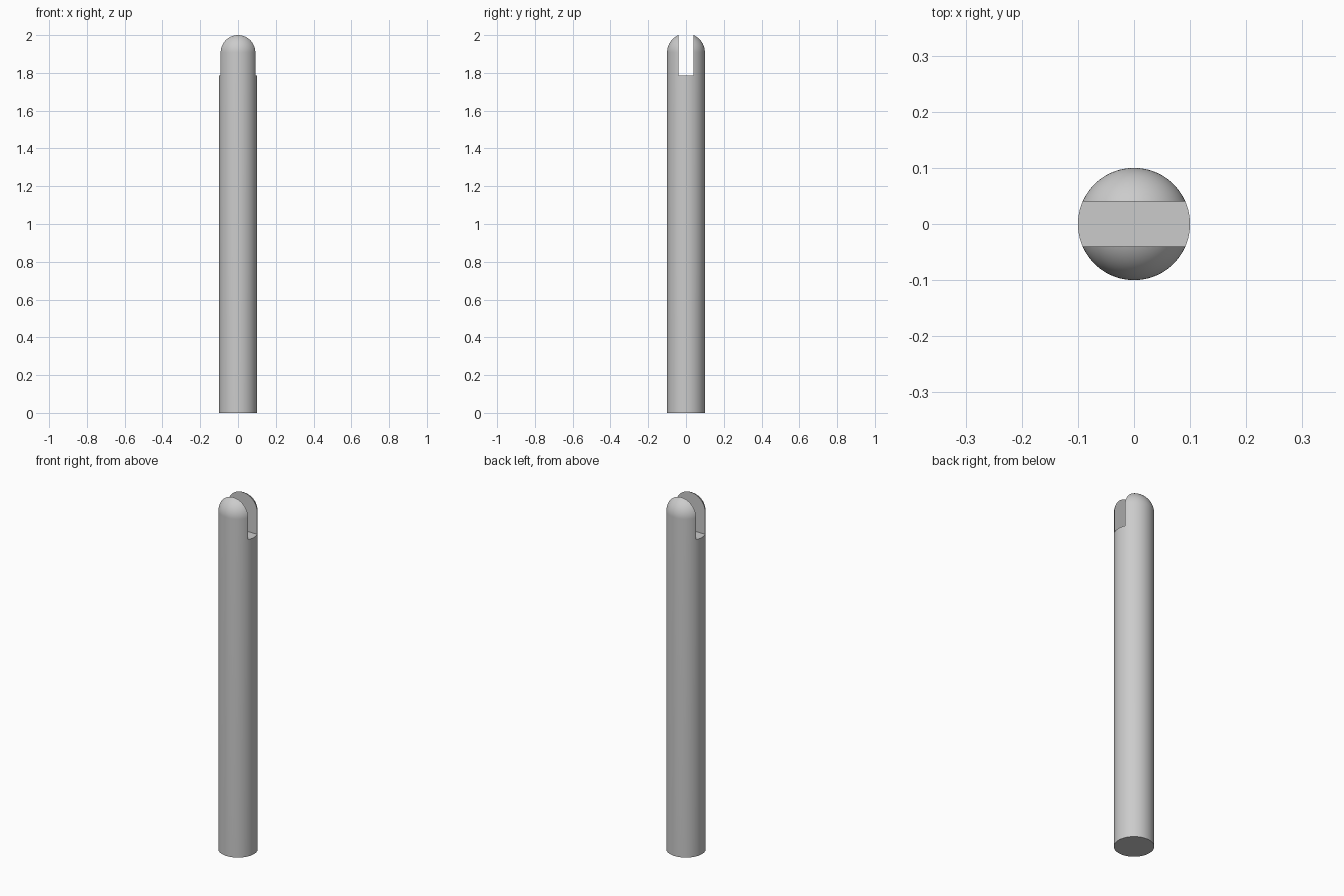
import bpy, bmesh
from math import sin, cos, pi, sqrt, radians

if "Cube" in bpy.data.objects:
    bpy.data.objects.remove(bpy.data.objects["Cube"])

R = 0.1                # rod radius
SLOT = 0.04            # half width of the slot
SLOT_FLOOR = 1.786
DOME_Z = 2 - sqrt(R * R - SLOT * SLOT)   # dome centre, so the cut tips reach z = 2
SIDES, RINGS = 96, 20


def new_object(name, bm):
    mesh = bpy.data.meshes.new(name)
    bm.to_mesh(mesh)
    bm.free()
    obj = bpy.data.objects.new(name, mesh)
    bpy.context.collection.objects.link(obj)
    return obj


# Round rod with a hemispherical end, turned from a half profile
profile = [(0, 0), (R, 0)]
profile += [(R * cos(a), DOME_Z + R * sin(a))
            for a in (i * pi / 2 / RINGS for i in range(RINGS))]
profile.append((0, DOME_Z + R))
bm = bmesh.new()
verts = [bm.verts.new((x, 0, z)) for x, z in profile]
edges = [bm.edges.new(pair) for pair in zip(verts, verts[1:])]
bmesh.ops.spin(bm, geom=verts + edges, cent=(0, 0, 0), axis=(0, 0, 1),
               angle=2 * pi, steps=SIDES)
bmesh.ops.remove_doubles(bm, verts=bm.verts, dist=1e-5)
bmesh.ops.recalc_face_normals(bm, faces=bm.faces)
rod = new_object("slotted_rod", bm)

# Slot cutter running along x through the domed end
bm = bmesh.new()
bmesh.ops.create_cube(bm, size=1)
for v in bm.verts:
    v.co = (v.co.x * 0.4, v.co.y * 2 * SLOT, SLOT_FLOOR + (v.co.z + 0.5) * 0.4)
cutter = new_object("slot_cutter", bm)
cutter.hide_render = True

cut = rod.modifiers.new("slot", "BOOLEAN")
cut.operation = "DIFFERENCE"
cut.solver = "EXACT"
cut.object = cutter

# Apply the cut, drop the cutter and shade smooth with sharp edges
bpy.context.view_layer.objects.active = rod
rod.select_set(True)
bpy.ops.object.modifier_apply(modifier=cut.name)
bpy.data.objects.remove(cutter)
bpy.ops.object.shade_smooth_by_angle(angle=radians(30))
